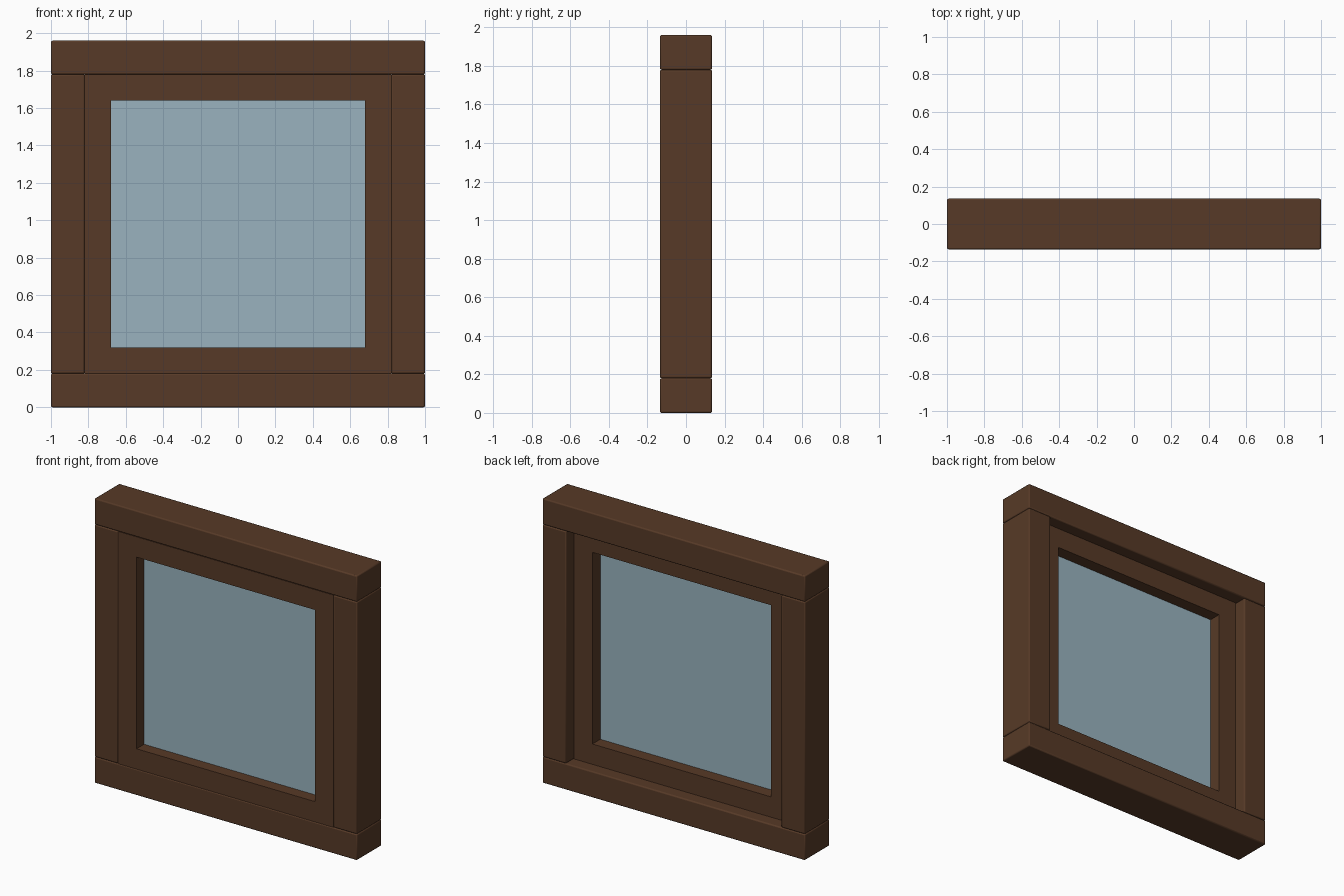
import bpy, bmesh

if "Cube" in bpy.data.objects:
    bpy.data.objects.remove(bpy.data.objects["Cube"])

def material(name, color):
    m = bpy.data.materials.new(name)
    m.diffuse_color = color
    m.use_nodes = True
    m.node_tree.nodes["Principled BSDF"].inputs["Base Color"].default_value = m.diffuse_color
    return m

WOOD = material("brown_wood", (0.095, 0.042, 0.020, 1))
GLASS = material("window_glass", (0.32, 0.45, 0.52, 1))

D = 0.135                       # half depth of the outer frame
W, H, RAIL, STILE = 1.0, 1.96, 0.18, 0.18

def box(name, x, y, z, mat, bevel=0):
    """Box from (min, max) ranges, with optional rounded edges."""
    bpy.ops.mesh.primitive_cube_add(size=1, location=[sum(r) / 2 for r in (x, y, z)])
    ob = bpy.context.object
    ob.name = name
    ob.scale = [r[1] - r[0] for r in (x, y, z)]
    bpy.ops.object.transform_apply(location=False, rotation=False, scale=True)
    ob.data.materials.append(mat)
    if bevel:
        mod = ob.modifiers.new("edges", 'BEVEL')
        mod.width, mod.segments = bevel, 2
        bpy.ops.object.shade_smooth_by_angle()
    return ob

# Outer frame: full-width rails with stiles between them
for name, z in (("bottom_rail", 0), ("top_rail", H - RAIL)):
    box(name, (-W, W), (-D, D), (z, z + RAIL), WOOD, 0.008)
for name, x in (("left_stile", -W), ("right_stile", W - STILE)):
    box(name, (x, x + STILE), (-D, D), (RAIL, H - RAIL), WOOD, 0.008)

# Inner sash: one square ring, flush at the front and recessed at the back
def ring(name, outer, inner, y0, y1, mat):
    bm = bmesh.new()
    loops = []
    for (hx, hz), y in ((outer, y0), (inner, y0), (inner, y1), (outer, y1)):
        loops.append([bm.verts.new((sx * hx, y, sz * hz))
                      for sx, sz in ((-1, -1), (1, -1), (1, 1), (-1, 1))])
    for a, b in zip(loops, loops[1:] + loops[:1]):
        for i in range(4):
            j = (i + 1) % 4
            bm.faces.new((a[i], a[j], b[j], b[i]))
    bmesh.ops.recalc_face_normals(bm, faces=bm.faces)
    me = bpy.data.meshes.new(name)
    bm.to_mesh(me)
    bm.free()
    me.materials.append(mat)
    ob = bpy.data.objects.new(name, me)
    bpy.context.collection.objects.link(ob)
    ob.location.z = H / 2
    return ob

ring("sash", (W - STILE, H / 2 - RAIL), (0.68, 0.66), -0.133, 0.047, WOOD)

# Glass pane in the middle of the sash
box("glass_pane", (-0.68, 0.68), (-0.051, -0.039), (0.32, 1.64), GLASS)
